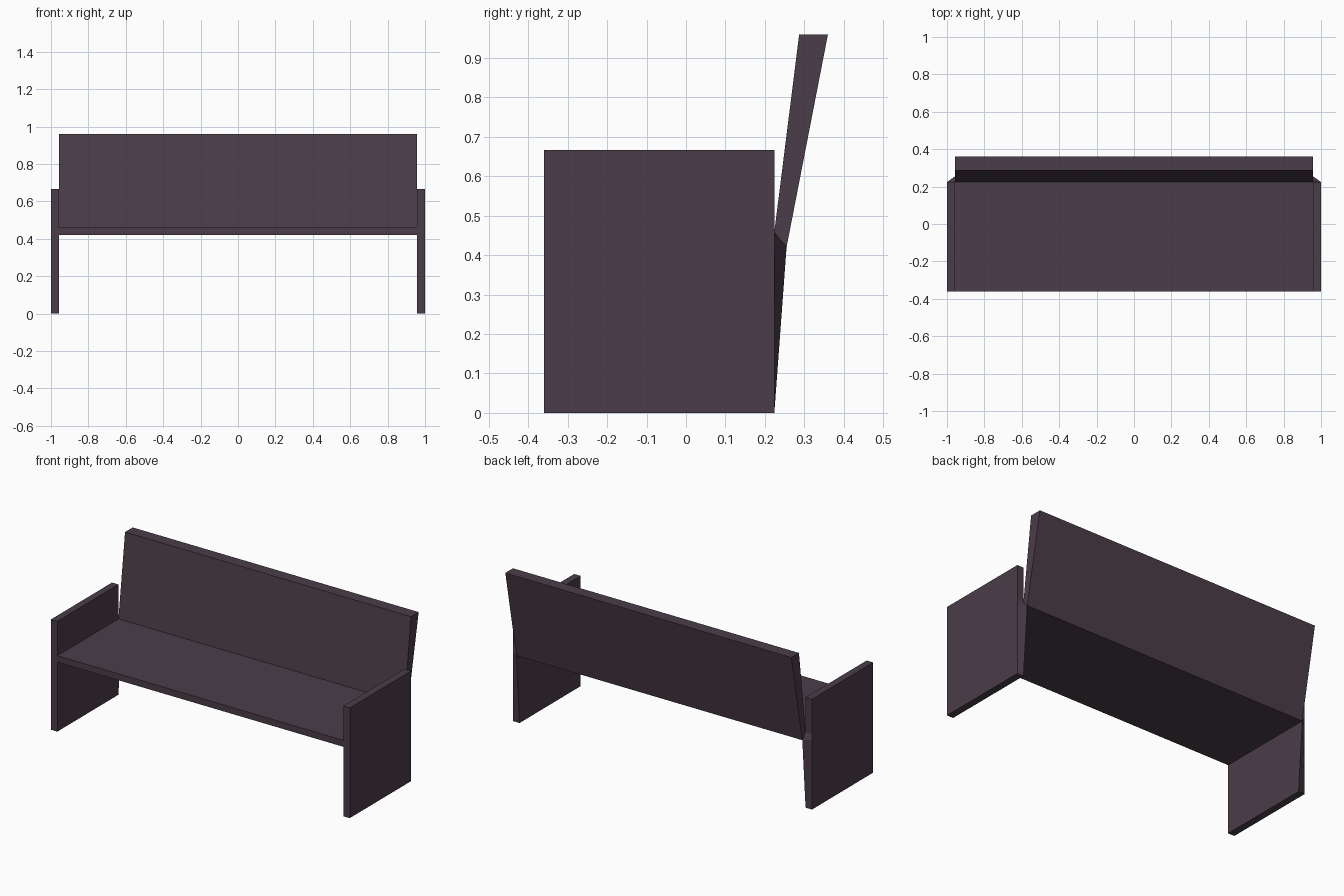
import bpy

if "Cube" in bpy.data.objects:
    bpy.data.objects.remove(bpy.data.objects["Cube"])

wood = bpy.data.materials.new("dark plum")
wood.diffuse_color = (0.070, 0.047, 0.066, 1.0)
wood.use_nodes = True
wood.node_tree.nodes["Principled BSDF"].inputs["Base Color"].default_value = wood.diffuse_color


def loft(name, x0, profile0, x1, profile1):
    """Solid between two (y, z) outlines placed at x0 < x1."""
    n = len(profile0)
    verts = [(x0, y, z) for y, z in profile0] + [(x1, y, z) for y, z in profile1]
    faces = [tuple(reversed(range(n))), tuple(range(n, 2 * n))]
    faces += [(i, (i + 1) % n, n + (i + 1) % n, n + i) for i in range(n)]
    mesh = bpy.data.meshes.new(name)
    mesh.from_pydata(verts, [], faces)
    mesh.materials.append(wood)
    obj = bpy.data.objects.new(name, mesh)
    bpy.context.collection.objects.link(obj)
    return obj


FRONT, REAR, INNER = -0.36, 0.224, 0.957
LOW, HIGH, ARM, TOP = 0.42, 0.459, 0.667, 0.96
CORNER = 0.255  # rear lower edge of the seat, shared with the side panels

# Seat plank and leaning backrest as one bent profile
bench = [(FRONT, LOW), (CORNER, LOW), (0.36, TOP), (0.287, TOP), (REAR, HIGH), (FRONT, HIGH)]
loft("seat_and_backrest", -INNER, bench, INNER, bench)


# Side panels: the inner rear edge is pulled out to meet the seat corner
def panel(rear_at_seat):
    return [(FRONT, 0), (REAR, 0), (rear_at_seat, LOW), (REAR, HIGH), (REAR, ARM), (FRONT, ARM)]


loft("right_side_panel", INNER, panel(CORNER), 1.0, panel(REAR))
loft("left_side_panel", -1.0, panel(REAR), -INNER, panel(CORNER))
